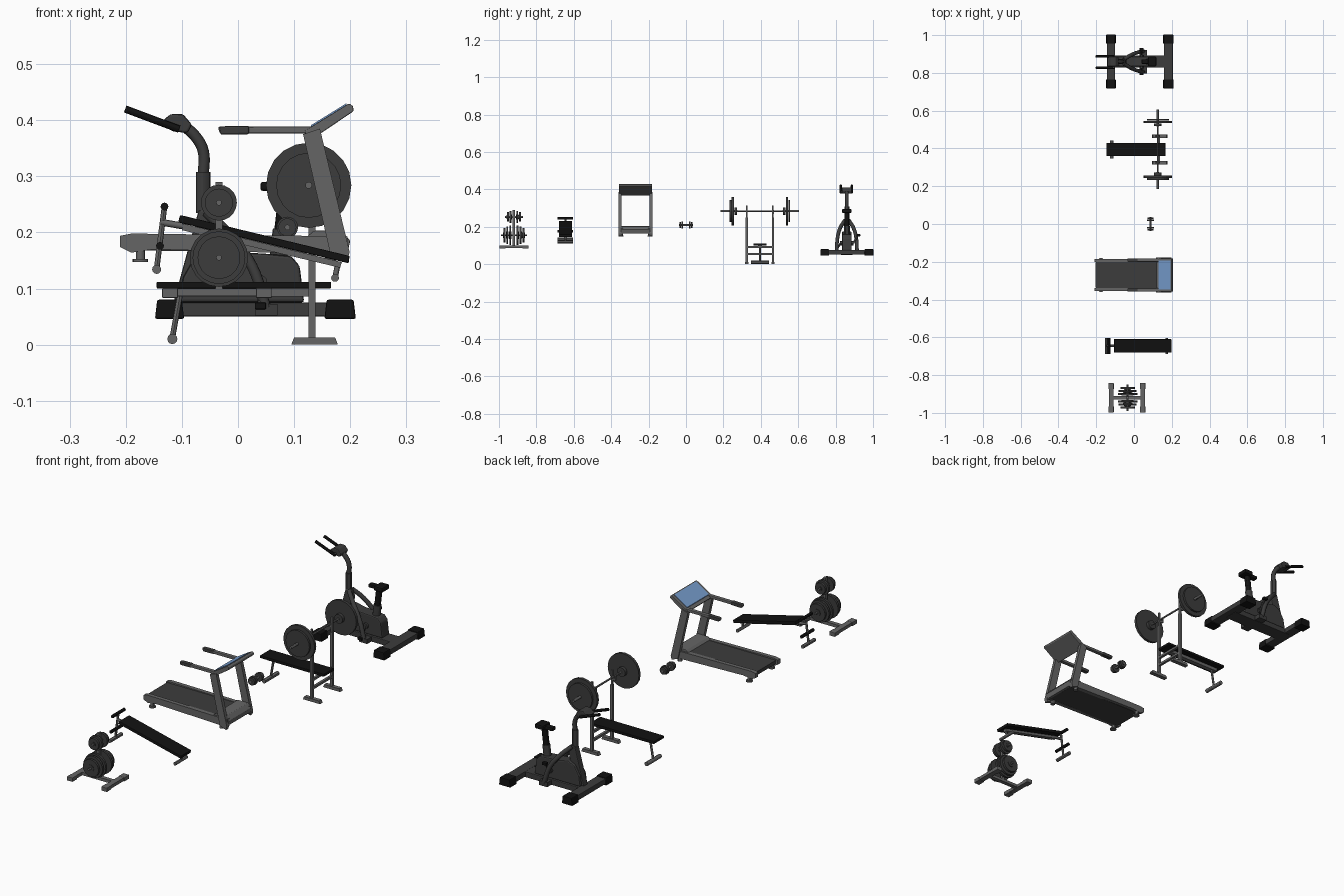
import bpy, bmesh, math
from mathutils import Vector


def material(name, c):
    m = bpy.data.materials.new(name)
    m.diffuse_color = (*c, 1)
    return m


BLACK = material("black", (0.006, 0.006, 0.006))
DARK = material("charcoal", (0.045, 0.045, 0.045))
GREY = material("steel", (0.13, 0.13, 0.13))
BLUE = material("screen_blue", (0.18, 0.33, 0.6))


def finish(name, bm, mat, bevel=0, smooth=False):
    bmesh.ops.recalc_face_normals(bm, faces=bm.faces)
    me = bpy.data.meshes.new(name)
    bm.to_mesh(me)
    bm.free()
    me.materials.append(mat)
    ob = bpy.data.objects.new(name, me)
    bpy.context.collection.objects.link(ob)
    if bevel:
        b = ob.modifiers.new("bevel", "BEVEL")
        b.width, b.segments = bevel, 2
    if smooth:
        bpy.context.view_layer.objects.active = ob
        ob.select_set(True)
        bpy.ops.object.shade_smooth_by_angle()
        ob.select_set(False)
    return ob


def prism(name, pts, y0, y1, mat, bevel=0):
    """Side profile in x, z extruded along y."""
    bm = bmesh.new()
    f = bm.faces.new([bm.verts.new((x, y0, z)) for x, z in pts])
    ext = bmesh.ops.extrude_face_region(bm, geom=[f])
    bmesh.ops.translate(bm, vec=(0, y1 - y0, 0),
                        verts=[v for v in ext["geom"] if isinstance(v, bmesh.types.BMVert)])
    return finish(name, bm, mat, bevel)


def box(name, x0, x1, y0, y1, z0, z1, mat, bevel=0):
    return prism(name, [(x0, z0), (x1, z0), (x1, z1), (x0, z1)], y0, y1, mat, bevel)


def rod(name, a, b, r, mat, n=12, r2=None):
    """Cylinder or cone from a to b."""
    a, b = Vector(a), Vector(b)
    bm = bmesh.new()
    bmesh.ops.create_cone(bm, cap_ends=True, segments=n, radius1=r,
                          radius2=r if r2 is None else r2, depth=(b - a).length)
    bm.transform((b - a).to_track_quat("Z", "Y").to_matrix().to_4x4())
    bmesh.ops.translate(bm, vec=(a + b) / 2, verts=bm.verts)
    return finish(name, bm, mat, smooth=n < 20)


def disc(name, x, y, z, r, t, mat=DARK):
    return rod(name, (x, y - t / 2, z), (x, y + t / 2, z), r, mat, 20)


def tube(name, pts, r, mat):
    """Round smooth tube through the points."""
    cu = bpy.data.curves.new(name, "CURVE")
    cu.dimensions = "3D"
    cu.bevel_depth, cu.bevel_resolution, cu.use_fill_caps = r, 2, True
    cu.resolution_u = 6
    s = cu.splines.new("BEZIER")
    s.bezier_points.add(len(pts) - 1)
    for p, co in zip(s.bezier_points, pts):
        p.co = co
        p.handle_left_type = p.handle_right_type = "AUTO"
    cu.materials.append(mat)
    ob = bpy.data.objects.new(name, cu)
    bpy.context.collection.objects.link(ob)
    bpy.context.view_layer.objects.active = ob
    ob.select_set(True)
    bpy.ops.object.convert(target="MESH")
    ob.select_set(False)


# Weight plate tree
X, Y = -0.034, -0.92
for x in (-0.121, 0.046):
    box("tree_foot", x - 0.012, x + 0.012, Y - 0.055, Y + 0.055, 0.086, 0.1, GREY)
    for s in (-1, 1):
        e = sorted((Y + s * 0.045, Y + s * 0.078))
        box("tree_foot_cap", x - 0.014, x + 0.014, *e, 0.083, 0.101, GREY, 0.002)
box("tree_base_beam", -0.12, 0.045, Y - 0.009, Y + 0.009, 0.087, 0.1, GREY)
box("tree_post", X - 0.006, X + 0.006, Y - 0.007, Y + 0.007, 0.09, 0.29, GREY)
for z, stack, reach in ((0.155, ((0.02, 0.052), (0.036, 0.047), (0.051, 0.038)), 0.07),
                        (0.253, ((0.018, 0.032), (0.032, 0.025)), 0.048)):
    rod("tree_peg", (X, Y - reach, z), (X, Y + reach, z), 0.005, GREY)
    for s in (-1, 1):
        for d, r in stack:
            disc("stored_plate", X, Y + s * d, z, r, 0.01)
            disc("stored_plate_hub", X, Y + s * d, z, r * 0.4, 0.014)

# Incline bench
Y = -0.645
prism("incline_pad", [(-0.107, 0.218), (-0.103, 0.231), (0.199, 0.158), (0.197, 0.145)],
      Y - 0.035, Y + 0.035, BLACK, 0.002)
prism("incline_frame", [(-0.1, 0.216), (0.185, 0.147), (0.182, 0.137), (-0.1, 0.204)],
      Y - 0.008, Y + 0.008, GREY)
rod("incline_neck", (-0.136, Y, 0.218), (-0.09, Y, 0.21), 0.006, GREY)
rod("incline_front_leg", (-0.131, Y, 0.246), (-0.145, Y, 0.135), 0.005, GREY)
for x, z, mat, r in ((-0.131, 0.246, BLACK, 0.007), (-0.139, 0.176, BLACK, 0.007),
                     (-0.145, 0.134, GREY, 0.008), (0.173, 0.119, GREY, 0.007)):
    rod("incline_cross_roller", (x, Y - 0.042, z), (x, Y + 0.042, z), r, mat)
rod("incline_rear_leg", (0.178, Y, 0.145), (0.173, Y, 0.119), 0.005, GREY)

# Treadmill
Y = -0.27
prism("treadmill_deck", [(-0.2, 0.191), (-0.2, 0.175), (-0.185, 0.168), (0.185, 0.163), (0.185, 0.191)],
      Y - 0.072, Y + 0.072, DARK)
box("running_belt", -0.203, 0.15, Y - 0.066, Y + 0.066, 0.188, 0.193, DARK)
prism("motor_hood", [(0.12, 0.19), (0.135, 0.203), (0.185, 0.203), (0.2, 0.185), (0.195, 0.163), (0.12, 0.165)],
      Y - 0.078, Y + 0.078, GREY, 0.002)
for s in (-1, 1):
    def span(a, b):
        return sorted((Y + s * a, Y + s * b))
    prism("treadmill_side_rail", [(-0.21, 0.194), (-0.21, 0.174), (-0.19, 0.164), (-0.15, 0.17),
          (0.195, 0.16), (0.195, 0.193), (-0.19, 0.198)], *span(0.068, 0.086), GREY)
    rod("treadmill_foot", (-0.174, Y + s * 0.077, 0.148), (-0.174, Y + s * 0.077, 0.17), 0.008, GREY)
    rod("treadmill_foot_pad", (-0.174, Y + s * 0.077, 0.147), (-0.174, Y + s * 0.077, 0.153), 0.014, GREY)
    rod("treadmill_front_foot", (0.165, Y + s * 0.077, 0.147), (0.165, Y + s * 0.077, 0.17), 0.01, GREY)
    prism("treadmill_upright", [(0.165, 0.16), (0.195, 0.15), (0.199, 0.165), (0.146, 0.385), (0.116, 0.375)],
          *span(0.076, 0.092), GREY)
    prism("handrail", [(-0.036, 0.388), (-0.032, 0.376), (0.125, 0.376), (0.135, 0.389)],
          *span(0.07, 0.087), GREY, 0.003)
    prism("handrail_grip", [(-0.034, 0.389), (-0.031, 0.374), (0.02, 0.375), (0.02, 0.39)],
          *span(0.069, 0.088), DARK, 0.003)
prism("console", [(0.117, 0.38), (0.132, 0.366), (0.206, 0.416), (0.205, 0.425), (0.198, 0.43)],
      Y - 0.088, Y + 0.088, GREY, 0.002)
prism("console_screen", [(0.13, 0.3875), (0.13, 0.391), (0.193, 0.430), (0.193, 0.426)],
      Y - 0.076, Y + 0.076, BLUE)

# Loose dumbbell
rod("dumbbell_handle", (0.088, -0.038, 0.209), (0.088, 0.038, 0.209), 0.005, GREY)
for s in (-1, 1):
    disc("dumbbell_head_inner", 0.088, s * 0.02, 0.209, 0.019, 0.009)
    disc("dumbbell_head_outer", 0.088, s * 0.03, 0.209, 0.016, 0.009)

# Bench press station
Y = 0.395
box("press_pad", -0.145, 0.166, Y - 0.035, Y + 0.035, 0.1, 0.112, BLACK, 0.002)
box("press_frame", -0.125, 0.135, Y - 0.01, Y + 0.01, 0.086, 0.1, GREY)
rod("press_front_leg", (-0.103, Y, 0.09), (-0.117, Y, 0.012), 0.005, GREY)
rod("press_front_foot", (-0.117, Y - 0.048, 0.01), (-0.117, Y + 0.048, 0.01), 0.009, GREY)
for z in (0.055, 0.092):
    box("press_cross_beam", 0.127, 0.138, Y - 0.07, Y + 0.07, z - 0.005, z + 0.005, GREY)
for s in (-1, 1):
    y = Y + s * 0.07
    box("press_upright", 0.126, 0.138, y - 0.006, y + 0.006, 0.01, 0.25, GREY)
    box("press_upright_inner", 0.128, 0.136, y - 0.004, y + 0.004, 0.24, 0.315, GREY)
    prism("press_bar_hook", [(0.112, 0.29), (0.112, 0.272), (0.135, 0.268), (0.135, 0.278), (0.118, 0.279), (0.118, 0.29)],
          y - 0.005, y + 0.005, GREY)
    prism("press_foot", [(0.095, 0), (0.178, 0), (0.173, 0.013), (0.1, 0.013)], y - 0.009, y + 0.009, GREY)
    for d, r, t in ((0.145, 0.076, 0.012), (0.157, 0.058, 0.009), (0.13, 0.02, 0.014)):
        disc("barbell_plate", 0.126, Y + s * d, 0.284, r, t)
    rod("barbell_sleeve", (0.126, Y + s * 0.12, 0.284), (0.126, Y + s * 0.21, 0.284), 0.006, GREY)
rod("barbell_bar", (0.126, Y - 0.2, 0.284), (0.126, Y + 0.2, 0.284), 0.004, GREY)

# Exercise bike base
Y = 0.86
for x, w in ((-0.122, 0.022), (0.182, 0.024)):
    box("bike_foot_bar", x - w, x + w, Y - 0.1, Y + 0.1, 0.052, 0.076, DARK, 0.003)
    for s in (-1, 1):
        e = sorted((Y + s * 0.095, Y + s * 0.142))
        prism("bike_foot_cap", [(x - w - 0.004, 0.046), (x + w + 0.004, 0.046), (x + w, 0.08), (x - w, 0.08)],
              *e, BLACK, 0.003)
box("bike_main_beam", -0.12, 0.18, Y - 0.032, Y + 0.032, 0.05, 0.075, DARK, 0.003)
# Bike housing and frame
prism("bike_housing", [(-0.105, 0.075), (-0.098, 0.12), (-0.075, 0.16), (-0.045, 0.175), (0.0, 0.165),
      (0.05, 0.162), (0.095, 0.158), (0.11, 0.14), (0.118, 0.075)], Y - 0.026, Y + 0.026, DARK, 0.005)
prism("bike_front_frame", [(-0.115, 0.075), (-0.07, 0.24), (-0.045, 0.24), (-0.04, 0.2), (-0.07, 0.075)],
      Y - 0.014, Y + 0.014, DARK, 0.004)
for s in (-1, 1):
    tube("bike_arch_tube", [(-0.055, Y + s * 0.01, 0.235), (-0.015, Y + s * 0.035, 0.195),
         (0.025, Y + s * 0.05, 0.14), (0.05, Y + s * 0.055, 0.065)], 0.01, DARK)
    box("bike_arch_mount", 0.03, 0.07, *sorted((Y + s * 0.02, Y + s * 0.062)), 0.052, 0.072, DARK)
    rod("bike_crank", (0.04, Y + s * 0.034, 0.112), (0.04, Y + s * 0.06, 0.112 + s * 0.043), 0.005, DARK)
    box("bike_pedal", 0.03, 0.05, *sorted((Y + s * 0.055, Y + s * 0.072)),
        0.106 + s * 0.043, 0.118 + s * 0.043, BLACK, 0.002)
rod("bike_crank_axle", (0.04, Y - 0.036, 0.112), (0.04, Y + 0.036, 0.112), 0.012, DARK)
# Handle post, bracket and bars
rod("bike_post_sleeve", (-0.062, Y, 0.235), (-0.062, Y, 0.308), 0.013, DARK)
tube("bike_handle_neck", [(-0.062, Y, 0.3), (-0.062, Y, 0.345), (-0.075, Y, 0.37), (-0.1, Y, 0.393)], 0.01, DARK)
prism("bike_display", [(-0.142, 0.393), (-0.12, 0.411), (-0.098, 0.411), (-0.082, 0.392), (-0.09, 0.377), (-0.115, 0.38)],
      Y - 0.026, Y + 0.026, DARK, 0.004)
for s in (-1, 1):
    rod("bike_handlebar", (-0.201, Y - 0.003 + s * 0.03, 0.42), (-0.105, Y - 0.003 + s * 0.03, 0.384), 0.0065, BLACK)
rod("bike_handle_crossbar", (-0.11, Y - 0.033, 0.386), (-0.11, Y + 0.028, 0.386), 0.007, DARK)
# Seat
rod("bike_seat_sleeve", (0.07, Y, 0.14), (0.078, Y, 0.205), 0.016, DARK)
rod("bike_seat_post", (0.076, Y, 0.19), (0.086, Y, 0.275), 0.013, BLACK)
box("bike_seat_nose", 0.04, 0.09, Y - 0.012, Y + 0.012, 0.274, 0.29, BLACK, 0.004)
box("bike_seat", 0.075, 0.118, Y - 0.026, Y + 0.026, 0.274, 0.295, BLACK, 0.006)
